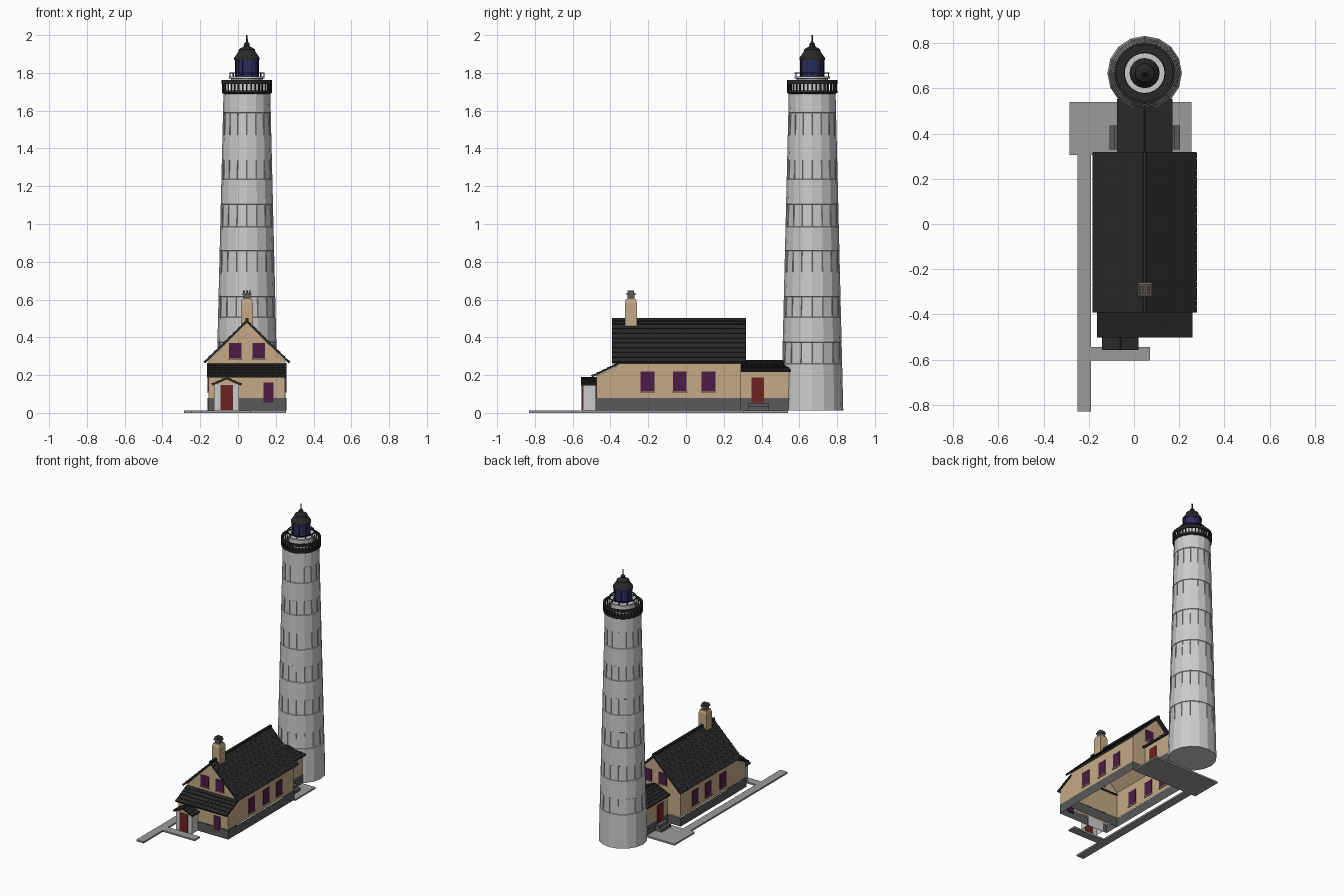
import bpy, bmesh
from math import sin, cos, pi
from mathutils import Vector, Matrix

if "Cube" in bpy.data.objects:
    bpy.data.objects.remove(bpy.data.objects["Cube"])

CX, TY = 0.047, 0.668          # house / tower axis


def mat(name, r, g, b):
    m = bpy.data.materials.new(name)
    m.diffuse_color = (r, g, b, 1)
    m.use_nodes = True
    m.node_tree.nodes["Principled BSDF"].inputs["Base Color"].default_value = m.diffuse_color
    return m


TAN = mat("tan_wall", .55, .40, .24)
BLACK = mat("black", .022, .022, .022)
STONE = mat("dark_stone", .10, .10, .10)
PAVE = mat("paving", .33, .33, .33)
WHITE = mat("white_paint", .62, .62, .62)
PURPLE = mat("purple_glass", .075, .012, .06)
RED = mat("red_door", .16, .016, .016)
BLUE = mat("blue_glass", .025, .025, .13)


def finish(name, bm, m):
    bmesh.ops.recalc_face_normals(bm, faces=bm.faces)
    me = bpy.data.meshes.new(name)
    bm.to_mesh(me)
    bm.free()
    ob = bpy.data.objects.new(name, me)
    bpy.context.collection.objects.link(ob)
    me.materials.append(m)
    return ob


def add_box(bm, o, u, v, n):
    """Parallelepiped from a corner and three edge vectors."""
    p = [bm.verts.new(o + u * i + v * j + n * k)
         for k in (0, 1) for j in (0, 1) for i in (0, 1)]
    for f in ((0, 2, 3, 1), (4, 5, 7, 6), (0, 1, 5, 4), (2, 6, 7, 3), (0, 4, 6, 2), (1, 3, 7, 5)):
        bm.faces.new([p[i] for i in f])


def box(name, x0, x1, y0, y1, z0, z1, m):
    bm = bmesh.new()
    add_box(bm, Vector((x0, y0, z0)), Vector((x1 - x0, 0, 0)),
            Vector((0, y1 - y0, 0)), Vector((0, 0, z1 - z0)))
    return finish(name, bm, m)


def shell(name, prof, axis, a0, a1, m, ends=True):
    """Walls open at the bottom: open profile (bottom-left round to bottom-right) swept along an axis."""
    bm = bmesh.new()
    P = (lambda p, a: (p[0], a, p[1])) if axis == 'y' else (lambda p, a: (a, p[0], p[1]))
    A, B = ([bm.verts.new(P(p, a)) for p in prof] for a in (a0, a1))
    for i in range(len(prof) - 1):
        bm.faces.new((A[i], A[i + 1], B[i + 1], B[i]))
    if ends:
        bm.faces.new(A)
        bm.faces.new(B)
    return finish(name, bm, m)


def plinth(name, x0, x1, y0, y1):
    bm = bmesh.new()
    c = ((x0, y0), (x1, y0), (x1, y1), (x0, y1))
    lo, hi = ([bm.verts.new((x, y, z)) for x, y in c] for z in (.013, .08))
    for i in range(4):
        j = (i + 1) % 4
        bm.faces.new((lo[i], lo[j], hi[j], hi[i]))
    finish(name, bm, STONE)


def tiled_slope(name, o, u, v, rows, cols, t=.014):
    """Roof slab with overlapping tiles; o = top eave corner, u along eave, v up the slope."""
    o, u, v = Vector(o), Vector(u), Vector(v)
    n = u.cross(v).normalized()
    n = n if n.z > 0 else -n
    bm = bmesh.new()
    add_box(bm, o - n * t, u, v, n * (t - .004))
    for r in range(rows):
        for c in range(cols):
            cell = u / cols
            add_box(bm, o + cell * (c + .03) + v * (r / rows) - n * .006,
                    cell * .94, v / rows - n * .005, n * .006)
    return finish(name, bm, BLACK)


def gable_roof(name, y0, y1, cx, half, ze, zr, rows, cols):
    for s, side in ((-1, "left"), (1, "right")):
        tiled_slope(f"{name}_{side}", (cx + s * half, y0, ze), (0, y1 - y0, 0),
                    (-s * half, 0, zr - ze), rows, cols)


def lathe(name, prof, sides, m, cap=True):
    """Turned part around the tower axis."""
    bm = bmesh.new()
    rings = [[bm.verts.new((CX + r * cos(2 * pi * i / sides), TY + r * sin(2 * pi * i / sides), z))
              for i in range(sides)] for r, z in prof]
    pairs = list(zip(rings, rings[1:]))
    if not cap:
        pairs.append((rings[-1], rings[0]))
    for a, b in pairs:
        for i in range(sides):
            j = (i + 1) % sides
            bm.faces.new((a[i], a[j], b[j], b[i]))
    if cap:
        bm.faces.new(rings[0])
        bm.faces.new(rings[-1])
    return finish(name, bm, m)


def ring(name, r0, r1, z0, z1, m):
    lathe(name, ((r0, z0), (r1, z0), (r1, z1), (r0, z1)), 24, m, cap=False)


def posts(name, count, r, w, z0, z1):
    bm = bmesh.new()
    for i in range(count):
        a = 2 * pi * i / count
        bmesh.ops.create_cube(bm, size=1, matrix=Matrix.Translation(
            (CX + r * cos(a), TY + r * sin(a), (z0 + z1) / 2)) @ Matrix.Rotation(a, 4, 'Z')
            @ Matrix.Diagonal((w, w, z1 - z0, 1)))
    finish(name, bm, BLACK)


# Tower: tapered 16-sided shaft, alternate courses have sunken panels
levels = [.013, .26, .375, .505, .615, .745, .86, .985, 1.105, 1.235, 1.34, 1.47, 1.59, 1.695]
tower = lathe("tower", [(.165 - .041 * z / 1.69, z) for z in levels], 16, WHITE)
bm = bmesh.new()
bm.from_mesh(tower.data)
sunk = []
for f in bm.faces:
    z = f.calc_center_median().z
    if abs(f.normal.z) < .5 and any(levels[i] < z < levels[i + 1] for i in range(1, 12, 2)):
        sunk.append(f)
bmesh.ops.inset_individual(bm, faces=sunk, thickness=.003, depth=-.004)
bm.to_mesh(tower.data)
bm.free()

# Gallery, watch room and lantern
lathe("gallery_deck", ((.122, 1.688), (.133, 1.695), (.133, 1.708), (.08, 1.708)), 24, BLACK)
ring("gallery_rail", .124, .134, 1.742, 1.762, BLACK)
posts("gallery_balusters", 36, .129, .007, 1.705, 1.745)
lathe("watch_room", ((.083, 1.70), (.083, 1.772)), 16, WHITE)
lathe("lantern_deck", ((.083, 1.768), (.094, 1.771), (.094, 1.78), (.06, 1.78)), 24, WHITE)
ring("lantern_rail", .088, .093, 1.797, 1.803, BLACK)
posts("lantern_rail_posts", 10, .09, .005, 1.775, 1.80)
lathe("lantern", ((.062, 1.778), (.062, 1.875)), 16, BLUE)
posts("lantern_bars", 16, .062, .004, 1.78, 1.875)
lathe("lantern_roof", ((.067, 1.868), (.067, 1.88), (.045, 1.912), (.042, 1.925), (.022, 1.937),
                       (.014, 1.943), (.016, 1.953), (.005, 1.965), (.004, 2.0)), 16, BLACK)

# Main house
XL, XR = -.157, .252
shell("house_walls", ((XL, .08), (XL, .275), (CX, .478), (XR, .275), (XR, .08)), 'y', -.365, .29, TAN)
plinth("house_plinth", XL - .004, XR + .004, -.369, .292)
gable_roof("main_roof", -.392, .318, CX, .231, .272, .497, 9, 26)
box("roof_ridge", CX - .008, CX + .008, -.392, .318, .488, .502, BLACK)

# Front lean-to
shell("lean_to_walls", ((-.474, .08), (-.474, .195), (-.365, .25), (-.365, .08)), 'x', XL + .002, XR - .002, TAN)
plinth("lean_to_plinth", XL - .002, XR + .002, -.478, -.367)
tiled_slope("lean_to_roof", (-.163, -.503, .20), (.421, 0, 0), (0, .14, .068), 5, 15)

# Porch
PX = -.06
shell("porch_walls", ((PX - .066, .013), (PX - .066, .15), (PX + .066, .15), (PX + .066, .013)),
      'y', -.546, -.474, WHITE)
shell("porch_pediment", ((PX - .064, .15), (PX, .178), (PX + .064, .15)), 'y', -.545, -.474, TAN)
gable_roof("porch_roof", -.557, -.47, PX, .081, .157, .193, 3, 4)
box("porch_door", PX - .033, PX + .033, -.552, -.544, .015, .148, RED)

# Annex joining house and tower
shell("annex_walls", ((-.053, .05), (-.053, .225), (CX, .268), (.147, .225), (.147, .05)), 'y', .29, .57, TAN)
plinth("annex_plinth", -.056, .15, .29, .56)
gable_roof("annex_roof", .28, .553, CX, .123, .228, .283, 5, 10)
for s, side in ((-1, "left"), (1, "right")):
    x = CX + s * .101
    box(f"annex_door_{side}", x - .005, x + .005, .347, .412, .055, .187, RED)
    for k, (w, z) in enumerate(((.056, .033), (.035, .053))):
        x0, x1 = sorted((CX + s * .1, CX + s * (.1 + w)))
        box(f"annex_step_{side}_{k}", x0, x1, .33, .437, .012, z, STONE)

# Windows with sills
for s, side in ((XL, "left"), (XR, "right")):
    for i, y in enumerate((-.204, -.033, .119)):
        box(f"window_{side}_{i}", s - .005, s + .005, y - .036, y + .036, .113, .22, PURPLE)
        box(f"sill_{side}_{i}", s - .008, s + .008, y - .04, y + .04, .107, .113, TAN)
for y, end in ((-.365, "front"), (.29, "back")):
    for i, x in enumerate((CX - .062, CX + .062)):
        box(f"gable_window_{end}_{i}", x - .033, x + .033, y - .005, y + .005, .287, .37, PURPLE)
        box(f"gable_sill_{end}_{i}", x - .036, x + .036, y - .008, y + .008, .281, .287, TAN)
box("lean_to_window", .136, .188, -.479, -.469, .055, .16, PURPLE)

# Chimney: tapered stack, rim and pots
bm = bmesh.new()
prev = None
for h, z in ((.032, .44), (.032, .582), (.026, .603), (.019, .603), (.019, .59)):
    cur = [bm.verts.new((CX + h * a, -.292 + h * b, z)) for a, b in ((-1, -1), (1, -1), (1, 1), (-1, 1))]
    if prev:
        for i in range(4):
            bm.faces.new((prev[i], prev[(i + 1) % 4], cur[(i + 1) % 4], cur[i]))
    prev = cur
bm.faces.new(prev)
finish("chimney", bm, TAN)
box("chimney_collar", CX - .019, CX + .019, -.311, -.273, .59, .625, STONE)
box("chimney_cap", CX - .024, CX + .024, -.316, -.268, .625, .634, STONE)
for i in range(3):
    x = CX + (i - 1) * .015
    box(f"chimney_pot_{i}", x - .005, x + .005, -.31, -.274, .634, .648, STONE)

# Paths
box("side_path", -.25, -.19, -.83, .305, 0, .012, PAVE)
box("porch_path", -.19, .07, -.605, -.545, 0, .012, PAVE)
box("annex_pad", -.285, .255, .305, .54, 0, .012, PAVE)
